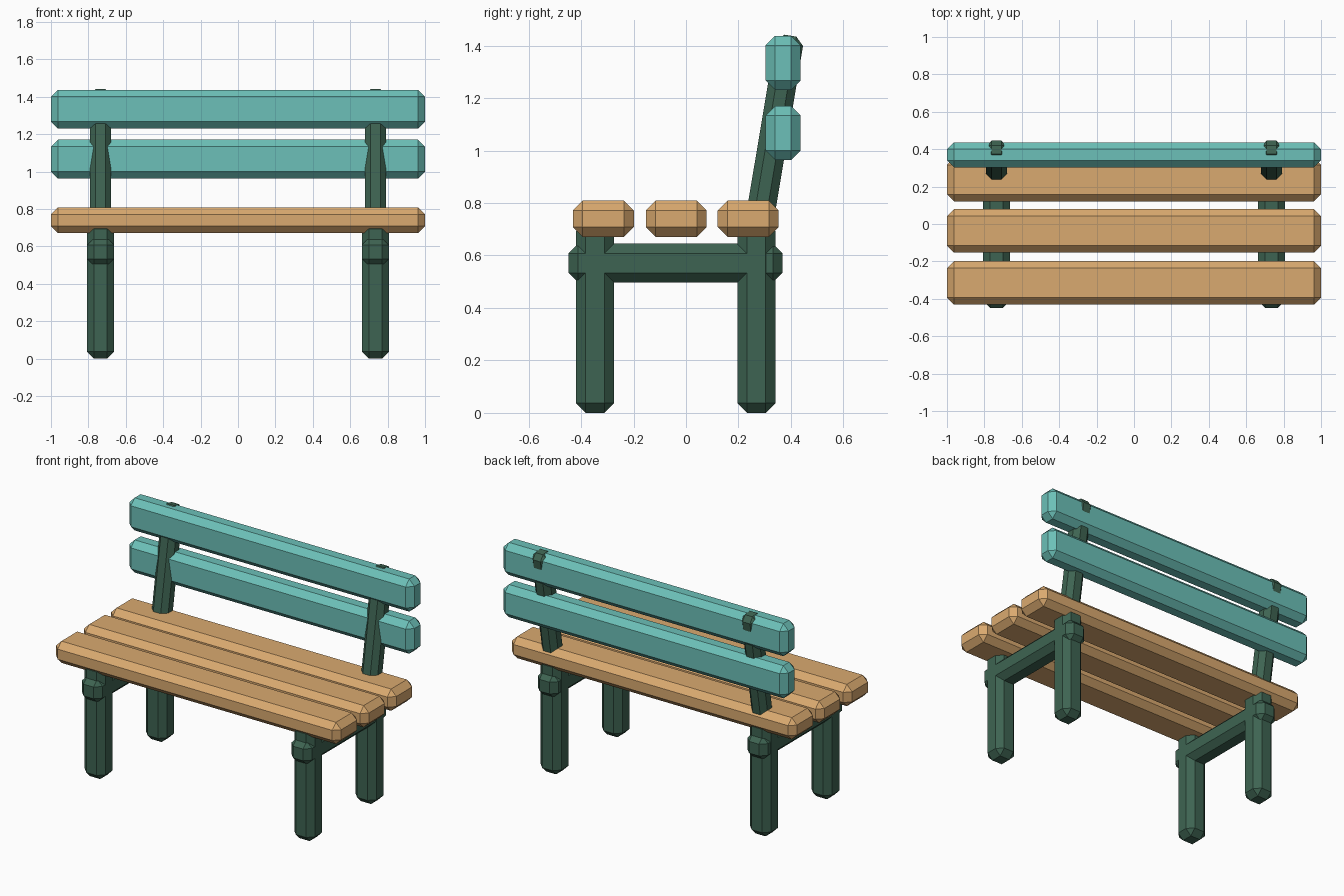
import bpy
from math import atan2
from mathutils import Vector

cube = bpy.data.objects.get("Cube")
if cube:
    bpy.data.objects.remove(cube, do_unlink=True)


def make_material(name, rgb):
    mat = bpy.data.materials.new(name)
    mat.use_nodes = True
    mat.diffuse_color = (*rgb, 1)
    mat.node_tree.nodes["Principled BSDF"].inputs["Base Color"].default_value = (*rgb, 1)
    return mat


wood = make_material("warm wood", (0.70, 0.40, 0.16))
teal = make_material("teal paint", (0.15, 0.53, 0.48))
green = make_material("dark green paint", (0.048, 0.127, 0.084))


def chamfered_box(name, center, size, mat, chamfer=0.037, tilt=0.0):
    """Box with flat single-cut chamfers on every edge."""
    bpy.ops.mesh.primitive_cube_add(size=1, location=center)
    obj = bpy.context.object
    obj.name = name
    obj.scale = size
    bpy.ops.object.transform_apply(location=False, rotation=False, scale=True)
    obj.rotation_euler.x = tilt
    bevel = obj.modifiers.new("chamfer", 'BEVEL')
    bevel.width = chamfer
    bevel.segments = 1
    obj.data.materials.append(mat)
    return obj


# Seat slats
for label, y in (("front", -0.315), ("middle", -0.037), ("back", 0.237)):
    chamfered_box(f"seat_slat_{label}", (0, y, 0.74), (2, 0.232, 0.138), wood)

# Backrest boards
for label, z in (("lower", 1.067), ("upper", 1.334)):
    chamfered_box(f"backrest_board_{label}", (0, 0.37, z), (2, 0.134, 0.207), teal)

# Leg frames, one on each side
post_bottom = Vector((0, 0.271, 0.68))
post_top = Vector((0, 0.398, 1.438))
post_axis = post_top - post_bottom
for side, x in (("right", -0.735), ("left", 0.735)):
    for label, y in (("front", -0.347), ("back", 0.268)):
        chamfered_box(f"{label}_leg_{side}", (x, y, 0.365), (0.145, 0.145, 0.73), green)
    chamfered_box(f"side_beam_{side}", (x, -0.04, 0.571), (0.144, 0.816, 0.148), green)
    # Backrest post, leaning backwards
    middle = (post_bottom + post_top) / 2 + Vector((x, 0, 0))
    chamfered_box(f"backrest_post_{side}", middle, (0.114, 0.108, post_axis.length),
                  green, chamfer=0.031, tilt=-atan2(post_axis.y, post_axis.z))
